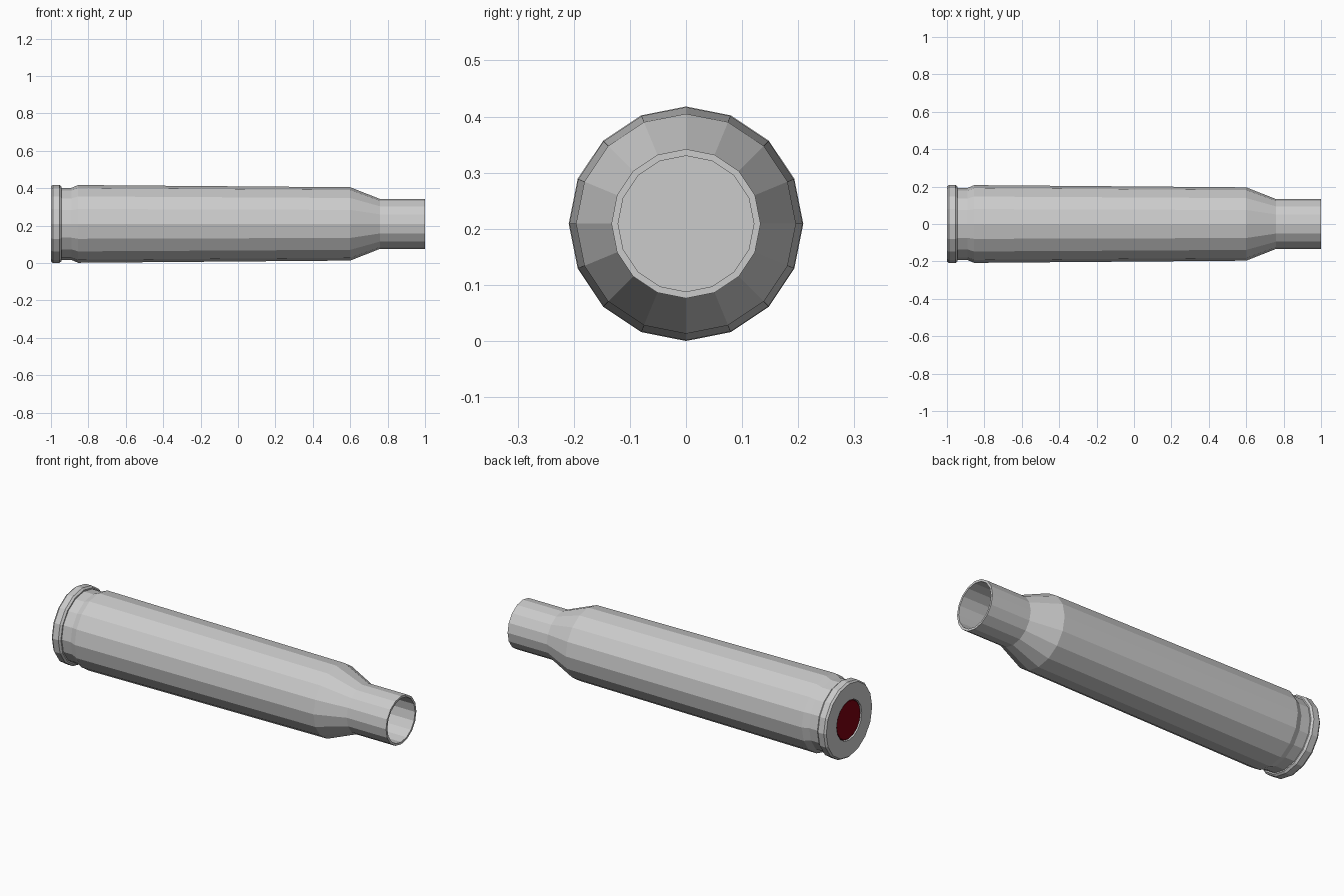
import bpy, bmesh, math

if "Cube" in bpy.data.objects:
    bpy.data.objects.remove(bpy.data.objects["Cube"])

SIDES = 16
AXIS_Z = 0.209


def lathe(name, profile):
    """Revolve (x, radius) points around the long axis; radius 0 closes a cap."""
    bm = bmesh.new()
    rings = []
    for x, r in profile:
        if r == 0:
            rings.append([bm.verts.new((x, 0, AXIS_Z))] * SIDES)
        else:
            angles = [2 * math.pi * i / SIDES for i in range(SIDES)]
            rings.append([bm.verts.new((x, r * math.cos(a), AXIS_Z + r * math.sin(a)))
                          for a in angles])
    for a, b in zip(rings, rings[1:]):
        for i in range(SIDES):
            j = (i + 1) % SIDES
            corners = list(dict.fromkeys((a[i], a[j], b[j], b[i])))
            bm.faces.new(corners)
    bmesh.ops.recalc_face_normals(bm, faces=bm.faces)
    mesh = bpy.data.meshes.new(name)
    bm.to_mesh(mesh)
    bm.free()
    obj = bpy.data.objects.new(name, mesh)
    bpy.context.collection.objects.link(obj)
    return obj


# Hollow case: primer pocket, rim, groove, tapered body, shoulder, neck, then inside wall
lathe("case", [
    (-0.975, 0), (-0.975, 0.11), (-1.0, 0.11),
    (-1.0, 0.201), (-0.99, 0.209), (-0.955, 0.209), (-0.945, 0.2),
    (-0.945, 0.193), (-0.89, 0.193), (-0.855, 0.2078),
    (0.6, 0.196), (0.76, 0.133), (1.0, 0.133),
    (1.0, 0.121), (0.757, 0.121), (0.597, 0.184),
    (-0.85, 0.195), (-0.93, 0.181), (-0.93, 0),
])

# Primer cap set just inside the pocket
primer = lathe("primer", [(-0.976, 0), (-0.976, 0.107), (-0.992, 0.107),
                          (-0.996, 0.103), (-0.996, 0)])
red = bpy.data.materials.new("red")
red.diffuse_color = (0.2, 0.0, 0.005, 1)
red.use_nodes = True
red.node_tree.nodes["Principled BSDF"].inputs["Base Color"].default_value = red.diffuse_color
primer.data.materials.append(red)
